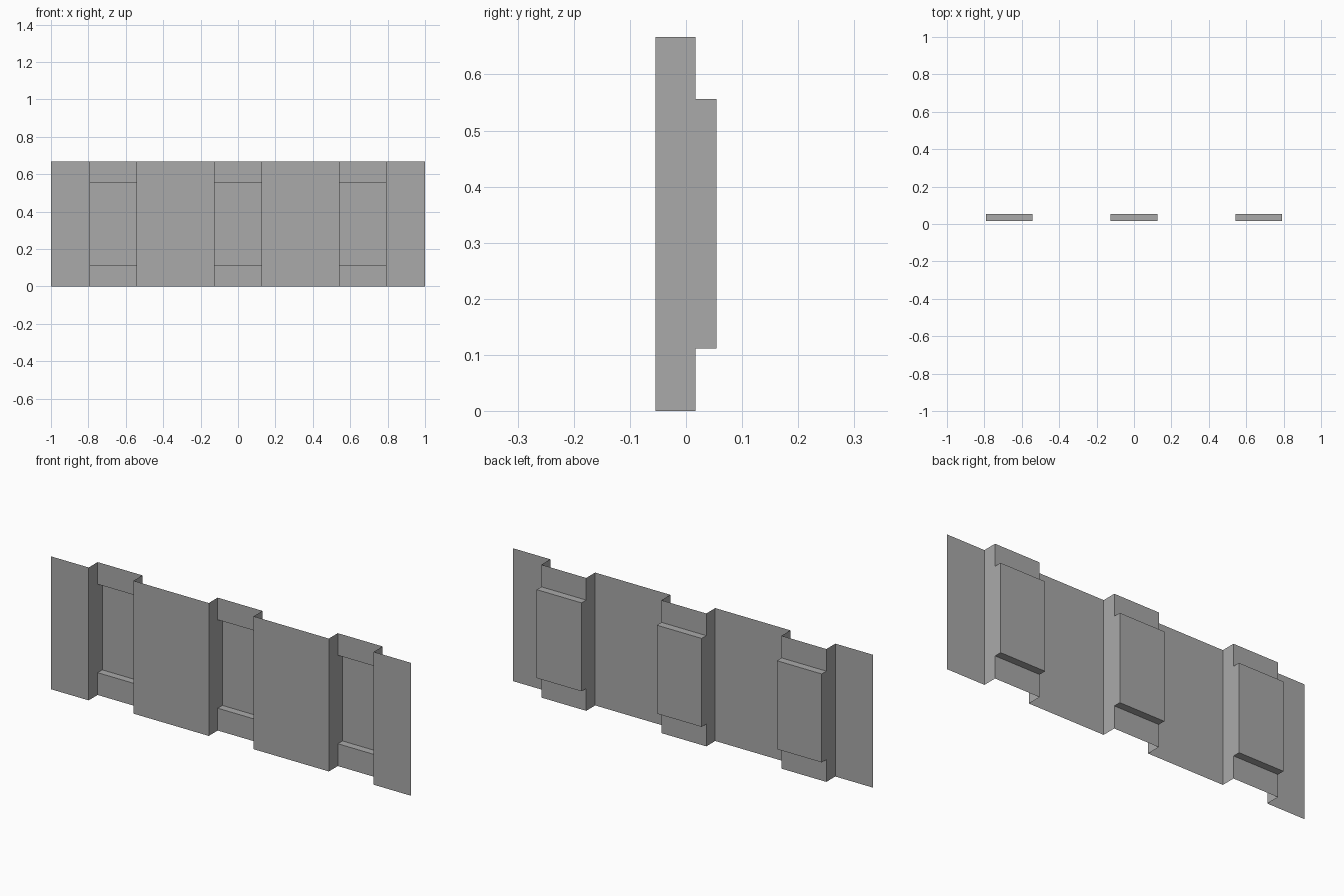
import bpy
import bmesh

cube = bpy.data.objects.get("Cube")
if cube:
    bpy.data.objects.remove(cube)

HEIGHT = 0.667
FRONT, RECESS, POCKET = -0.054, 0.017, 0.054   # depths of the folded sheet
LOW, HIGH = 0.112, 0.556                       # pocket bottom and top
HALF = 0.1245                                  # half width of a recess
CENTRES = (-0.667, 0, 0.667)

grey = bpy.data.materials.new("plain_grey")
grey.use_nodes = True
colour = (0.4, 0.4, 0.4, 1)
grey.diffuse_color = colour
grey.node_tree.nodes["Principled BSDF"].inputs["Base Color"].default_value = colour


def sheet(name, quads):
    """Make one object from thin four-cornered faces."""
    bm = bmesh.new()
    for corners in quads:
        bm.faces.new([bm.verts.new(c) for c in corners])
    bmesh.ops.remove_doubles(bm, verts=bm.verts, dist=0.0001)
    mesh = bpy.data.meshes.new(name)
    bm.to_mesh(mesh)
    bm.free()
    mesh.materials.append(grey)
    obj = bpy.data.objects.new(name, mesh)
    bpy.context.collection.objects.link(obj)


def upright(x0, x1, y, z0, z1):
    return [(x0, y, z0), (x1, y, z0), (x1, y, z1), (x0, y, z1)]


def ledge(x0, x1, z, facing_up):
    quad = [(x0, RECESS, z), (x1, RECESS, z), (x1, POCKET, z), (x0, POCKET, z)]
    return quad if facing_up else quad[::-1]


def cheek(x, y0, y1, z0, z1, facing_right):
    quad = [(x, y0, z0), (x, y1, z0), (x, y1, z1), (x, y0, z1)]
    return quad if facing_right else quad[::-1]


# Flat front panels between the recesses
edges = [-1] + [c + s * HALF for c in CENTRES for s in (-1, 1)] + [1]
for i in range(0, len(edges), 2):
    sheet(f"front_panel_{i // 2 + 1}",
          [upright(edges[i], edges[i + 1], FRONT, 0, HEIGHT)])

# Recesses, each with a deeper pocket in its back
for n, centre in enumerate(CENTRES, 1):
    x0, x1 = centre - HALF, centre + HALF
    quads = [upright(x0, x1, RECESS, 0, LOW),
             upright(x0, x1, POCKET, LOW, HIGH),
             upright(x0, x1, RECESS, HIGH, HEIGHT),
             ledge(x0, x1, LOW, True),
             ledge(x0, x1, HIGH, False)]
    for x, facing_right in ((x0, True), (x1, False)):
        for z0, z1 in ((0, LOW), (LOW, HIGH), (HIGH, HEIGHT)):
            quads.append(cheek(x, FRONT, RECESS, z0, z1, facing_right))
        quads.append(cheek(x, RECESS, POCKET, LOW, HIGH, facing_right))
    sheet(f"recess_{n}", quads)
